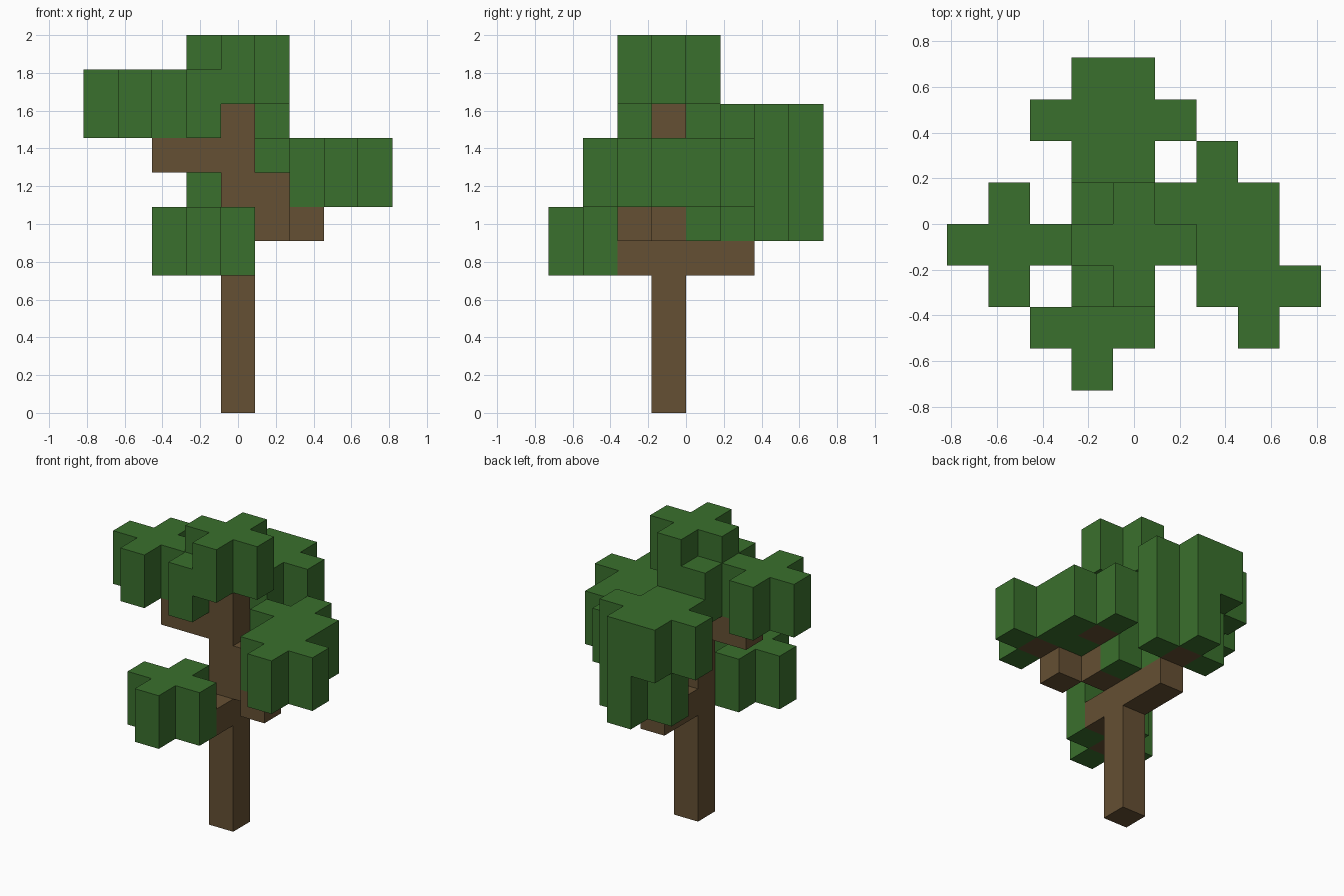
import bpy
import bmesh
from mathutils import Vector

cube = bpy.data.objects.get("Cube")
if cube:
    bpy.data.objects.remove(cube, do_unlink=True)

U = 2 / 11  # edge of one block


def make_material(name, rgb):
    mat = bpy.data.materials.new(name)
    mat.use_nodes = True
    mat.diffuse_color = (*rgb, 1)
    mat.node_tree.nodes["Principled BSDF"].inputs["Base Color"].default_value = (*rgb, 1)
    return mat


def box(x, y, z):
    """Block cells in inclusive (low, high) ranges."""
    return {(i, j, k) for i in range(x[0], x[1] + 1)
            for j in range(y[0], y[1] + 1) for k in range(z[0], z[1] + 1)}


def plus(cx, cy, low, high):
    """Plus-shaped clump of leaves around a centre column."""
    return (box((cx - 1, cx + 1), (cy, cy), (low, high))
            | box((cx, cx), (cy - 1, cy + 1), (low, high)))


# Trunk, branches and the branch tips that reach into the leaves
trunk = box((0, 0), (-1, -1), (0, 8))
low_branch = box((0, 0), (-2, 1), (4, 4)) | {(-1, -3, 4), (0, 2, 5)}
left_branch = box((1, 1), (-1, -1), (5, 6)) | {(2, -2, 5), (3, -2, 6), (2, 0, 6)}
right_branch = box((-2, -1), (-1, -1), (7, 7)) | {(-3, -1, 8)}
wood = trunk | low_branch | left_branch | right_branch

# Leaf clumps
leaves = {
    "front_leaves": plus(-1, -3, 4, 5),
    "back_leaves": plus(0, 2, 5, 8) | plus(-1, 2, 7, 8),
    "left_leaves": plus(3, -2, 6, 7) | plus(2, 0, 6, 7) | {(1, 0, 5)},
    "right_leaves": plus(-3, -1, 8, 9) | plus(-1, -1, 8, 9),
    "top_leaves": plus(0, -1, 9, 10),
}
filled = wood.union(*leaves.values())


def build(name, cells, mat):
    """Mesh the exposed sides of the cells and merge them into flat faces."""
    bm = bmesh.new()
    for cell in sorted(cells):
        centre = Vector(cell) + Vector((0, 0.5, 0.5))
        for axis in range(3):
            for sign in (-1, 1):
                n = Vector((0, 0, 0))
                n[axis] = sign
                if tuple(int(c + d) for c, d in zip(cell, n)) in filled:
                    continue
                a = Vector((0, 0, 0))
                a[(axis + 1) % 3] = 1
                b = n.cross(a)
                corners = (a + b, b - a, -a - b, a - b)
                bm.faces.new([bm.verts.new((centre + (n + c) / 2) * U) for c in corners])
    bmesh.ops.remove_doubles(bm, verts=bm.verts, dist=U / 100)
    bmesh.ops.dissolve_limit(bm, angle_limit=0.01, verts=bm.verts, edges=bm.edges)
    mesh = bpy.data.meshes.new(name)
    bm.to_mesh(mesh)
    bm.free()
    mesh.materials.append(mat)
    bpy.context.collection.objects.link(bpy.data.objects.new(name, mesh))


bark = make_material("brown bark", (0.130, 0.080, 0.033))
leaf = make_material("green leaf", (0.042, 0.162, 0.026))

build("trunk_and_branches", wood, bark)
used = set(wood)
for part, cells in leaves.items():
    build(part, cells - used, leaf)
    used |= cells
